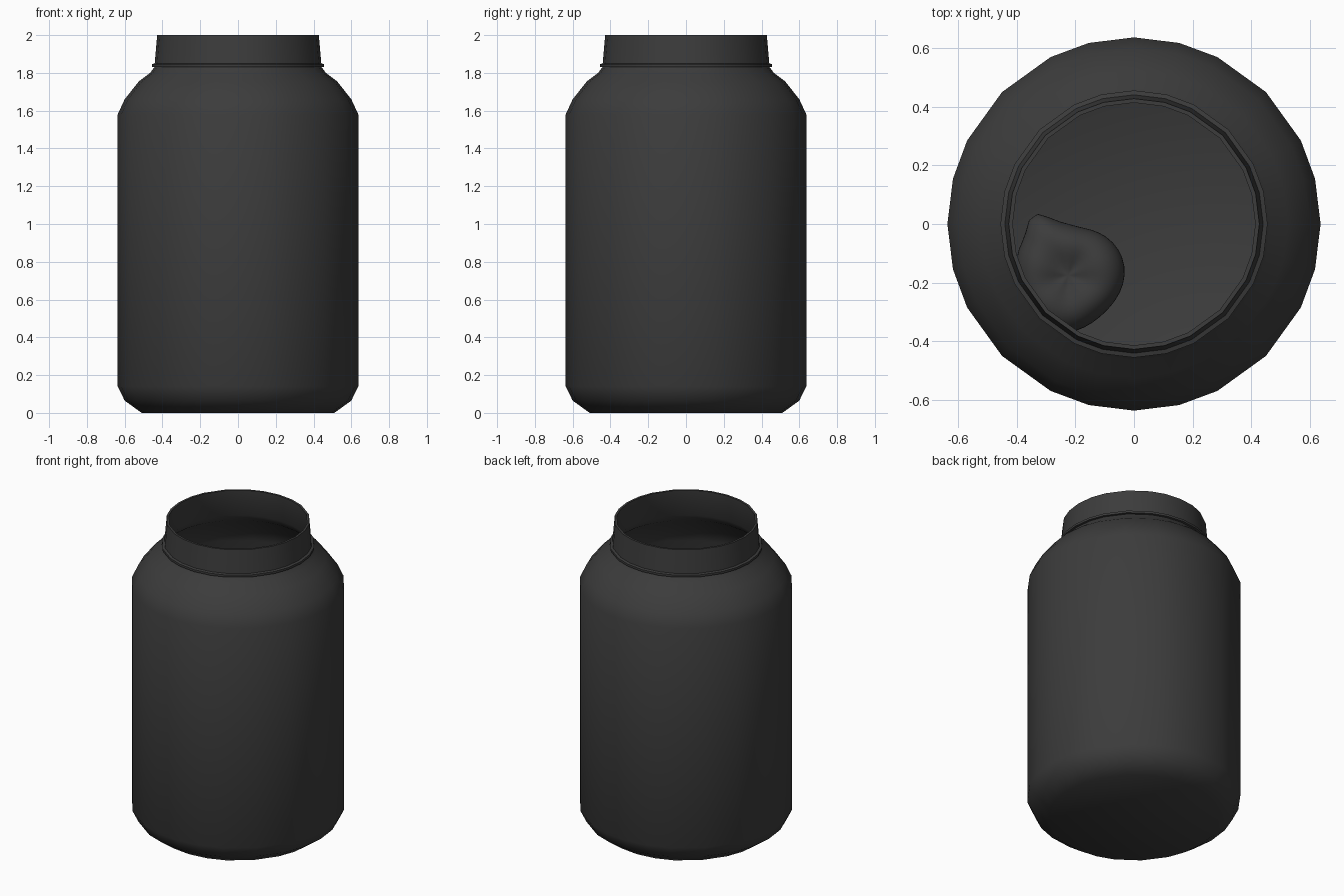
import bpy, bmesh, math
from mathutils import Vector

if "Cube" in bpy.data.objects:
    bpy.data.objects.remove(bpy.data.objects["Cube"])

mat = bpy.data.materials.new("dark_plastic")
mat.diffuse_color = (0.045, 0.045, 0.045, 1)
mat.use_nodes = True
mat.node_tree.nodes["Principled BSDF"].inputs["Base Color"].default_value = mat.diffuse_color

# uneven 24-sided section: each quadrant is split at these angles
quarter = [0, math.atan(0.25), math.atan(0.5), math.pi / 4, math.atan(2), math.atan(4)]
angles = [q * math.pi / 2 + a for q in range(4) for a in quarter]


def finish(name, bm, angle):
    bmesh.ops.recalc_face_normals(bm, faces=bm.faces)
    mesh = bpy.data.meshes.new(name)
    bm.to_mesh(mesh)
    bm.free()
    ob = bpy.data.objects.new(name, mesh)
    bpy.context.collection.objects.link(ob)
    mesh.materials.append(mat)
    bpy.ops.object.select_all(action='DESELECT')
    ob.select_set(True)
    bpy.context.view_layer.objects.active = ob
    bpy.ops.object.shade_smooth_by_angle(angle=math.radians(angle))
    return ob


def lathe(name, profile, angle=40):
    """Spin an (r, z) profile whose two ends are closed by flat caps."""
    bm = bmesh.new()
    rings = [[bm.verts.new((r * math.cos(a), r * math.sin(a), z)) for a in angles]
             for r, z in profile]
    n = len(angles)
    for lo, hi in zip(rings, rings[1:]):
        for i in range(n):
            j = (i + 1) % n
            bm.faces.new((lo[i], lo[j], hi[j], hi[i]))
    bm.faces.new(rings[0])
    bm.faces.new(rings[-1])
    return finish(name, bm, angle)


# jar: outside from base to rim, then back down the inside to the floor
outer = [(0.51, 0), (0.60, 0.065), (0.637, 0.14), (0.637, 1.58), (0.60, 1.66),
         (0.525, 1.755), (0.465, 1.80), (0.443, 1.83), (0.456, 1.832),
         (0.456, 1.846), (0.441, 1.85), (0.428, 2.0)]
inner = [(0.414, 2.0), (0.426, 1.83), (0.455, 1.785), (0.515, 1.74), (0.585, 1.65),
         (0.622, 1.575), (0.622, 0.145), (0.588, 0.075), (0.50, 0.015)]
lathe("jar", outer + inner)

# crumpled lump lying on the jar floor, dished on top
bm = bmesh.new()
bmesh.ops.create_uvsphere(bm, u_segments=40, v_segments=24, radius=1)
for v in bm.verts:
    x, y, z = v.co
    a, r = math.atan2(y, x), math.hypot(x, y)
    # pinched corner at the back left, flattened back edge
    out = 1 + 0.05 * math.sin(3 * a + 1) * r
    out += 0.22 * math.exp(-((a - 2.1) / 0.22) ** 2) * r
    out -= 0.06 * math.exp(-((a - 1.4) / 0.4) ** 2) * r
    h = z * 0.14
    if z > 0:
        h -= 0.07 * math.exp(-(r / 0.55) ** 2)
        h += 0.012 * math.sin(5 * a) * r * (1 - r)
    v.co = Vector((-0.225 + 0.185 * x * out, -0.175 + 0.19 * y * out, 0.14 + h))
finish("lump", bm, 60)
